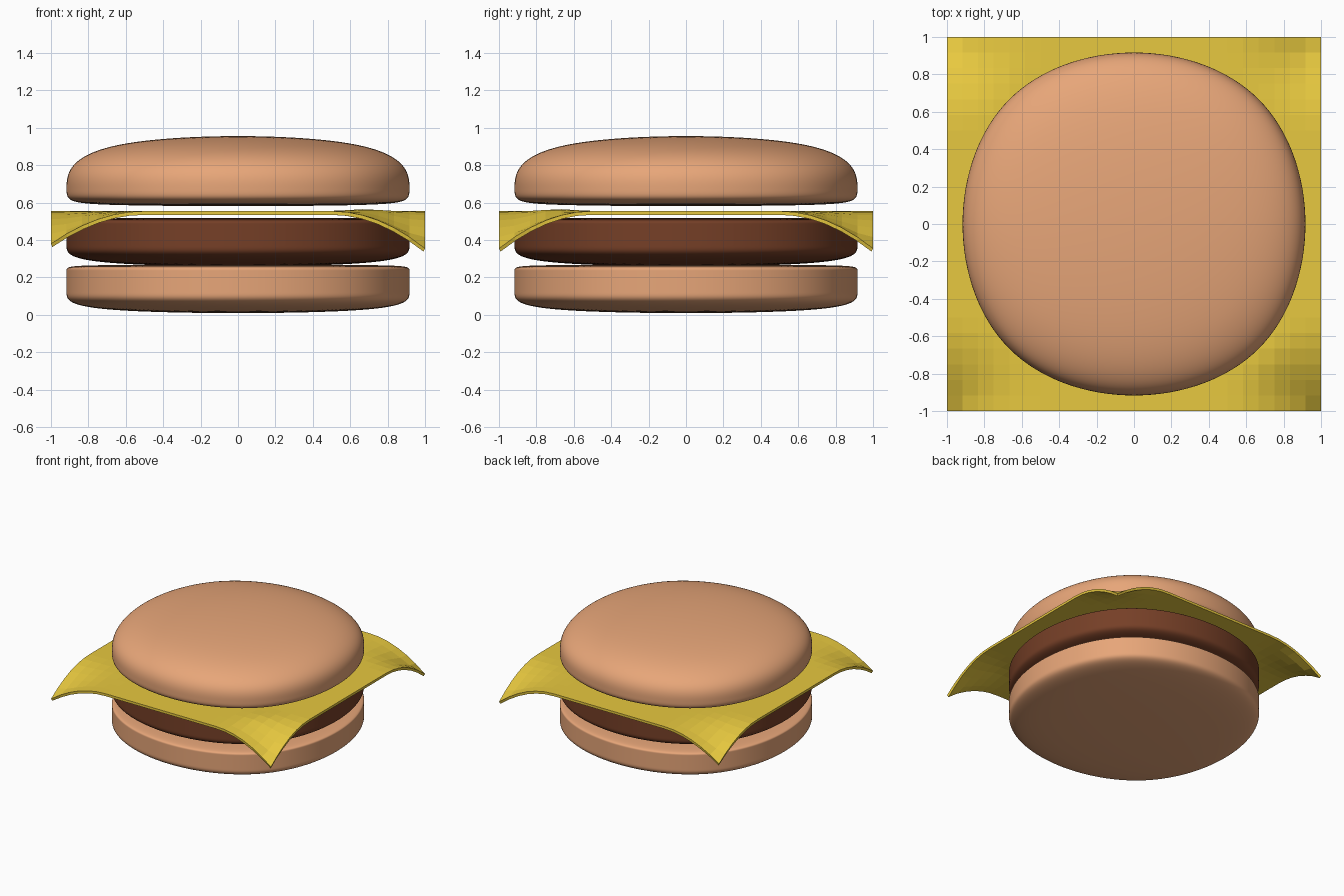
import bpy, bmesh, math

if "Cube" in bpy.data.objects:
    bpy.data.objects.remove(bpy.data.objects["Cube"])


def material(name, rgb):
    m = bpy.data.materials.new(name)
    m.diffuse_color = (*rgb, 1)
    m.use_nodes = True
    m.node_tree.nodes["Principled BSDF"].inputs["Base Color"].default_value = m.diffuse_color
    return m


def finish(name, bm, mat, smooth):
    bmesh.ops.recalc_face_normals(bm, faces=bm.faces[:])
    for f in bm.faces:
        f.smooth = smooth
    me = bpy.data.meshes.new(name)
    bm.to_mesh(me)
    bm.free()
    me.materials.append(mat)
    ob = bpy.data.objects.new(name, me)
    bpy.context.collection.objects.link(ob)
    return ob


def rounded_slab(name, heights, mat):
    """Square box with loop cuts at the given heights, rounded by subdivision."""
    bm = bmesh.new()
    rings = [[bm.verts.new((x, y, z)) for x, y in ((-1, -1), (1, -1), (1, 1), (-1, 1))]
             for z in heights]
    bm.faces.new(rings[0])
    bm.faces.new(rings[-1])
    for a, b in zip(rings, rings[1:]):
        for i in range(4):
            j = (i + 1) % 4
            bm.faces.new((a[i], a[j], b[j], b[i]))
    ob = finish(name, bm, mat, True)
    sub = ob.modifiers.new("Rounding", 'SUBSURF')
    sub.levels = sub.render_levels = 5
    return ob


bun = material("bread", (0.80, 0.38, 0.19))
meat = material("meat", (0.18, 0.05, 0.02))
yellow = material("cheese", (0.80, 0.58, 0.05))

# Buns and patty: a tight loop keeps one rim crisp, the other end is rounded
lower = (0.0, 0.12, 0.255, 0.27)
rounded_slab("bottom_bun", lower, bun)
rounded_slab("patty", [z + 0.25 for z in lower], meat)
rounded_slab("top_bun", (0.578, 0.623, 0.985), bun)

# Cheese slice: square sheet with drooping corners
bm = bmesh.new()
bmesh.ops.create_grid(bm, x_segments=24, y_segments=24, size=1)
droop = {(-1, -1): 0.175, (-1, 1): 0.175, (1, -1): 0.20, (1, 1): 0.20}
for v in bm.verts:
    x, y = v.co.x, v.co.y
    z = 0.555
    for (cx, cy), amount in droop.items():
        d = math.hypot(x - cx, y - cy)
        z -= amount * max(0, 1 - d / 0.5) ** 2
    # slight swell beside the front right corner
    z += 0.014 * math.exp(-((x - 0.72) ** 2 + (y + 0.72) ** 2) / 0.02)
    v.co.z = z
cheese = finish("cheese_slice", bm, yellow, False)
if cheese.data.polygons[0].normal.z < 0:
    cheese.data.flip_normals()
solid = cheese.modifiers.new("Thickness", 'SOLIDIFY')
solid.thickness = 0.02
solid.offset = -1
